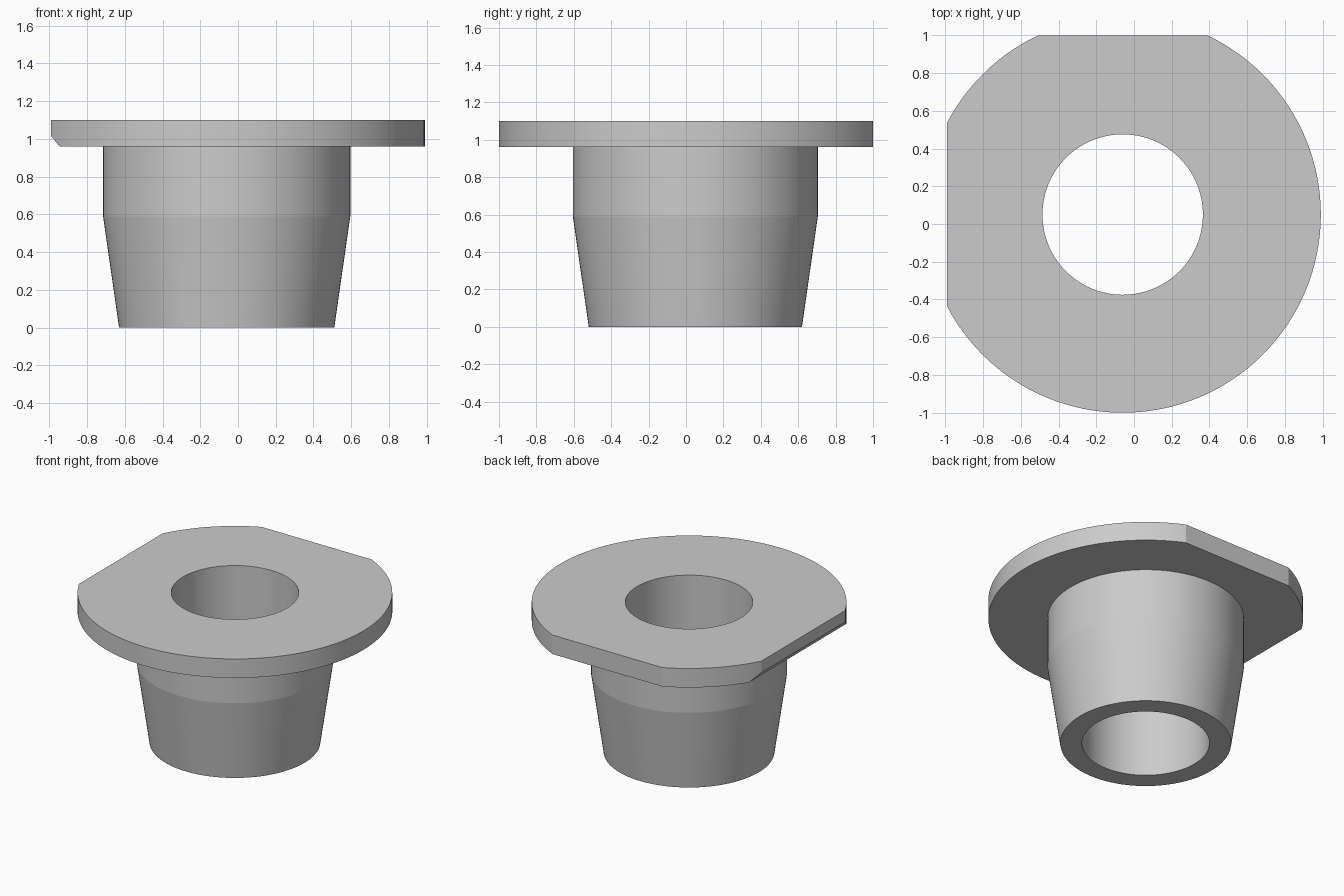
import bpy, bmesh, math
from mathutils import Vector

cube = bpy.data.objects.get("Cube")
if cube:
    bpy.data.objects.remove(cube, do_unlink=True)

AXIS = Vector((-0.06, 0.05, 0))
BORE, FLANGE = 0.425, 1.05
UNDER, TOP = 0.96, 1.1

# Bushing section: bore, tapered nose, straight barrel, flange
profile = [(BORE, 0), (0.57, 0), (0.655, 0.59), (0.655, UNDER),
           (FLANGE, UNDER), (FLANGE, TOP), (BORE, TOP)]

bm = bmesh.new()
verts = [bm.verts.new(AXIS + Vector((r, 0, z))) for r, z in profile]
edges = [bm.edges.new((a, b)) for a, b in zip(verts, verts[1:] + verts[:1])]
bmesh.ops.spin(bm, geom=verts + edges, cent=AXIS, axis=(0, 0, 1),
               angle=math.tau, steps=128, use_merge=True)
bmesh.ops.remove_doubles(bm, verts=bm.verts[:], dist=0.0005)


def trim_flange(point, normal):
    """Slice the flange alone with a plane and close the cut."""
    faces = [f for f in bm.faces if min(v.co.z for v in f.verts) > UNDER - 0.01]
    geom = set(faces)
    for f in faces:
        geom.update(f.edges)
        geom.update(f.verts)
    bmesh.ops.bisect_plane(bm, geom=list(geom), dist=0.0001, plane_co=point,
                           plane_no=normal, clear_outer=True)
    bmesh.ops.holes_fill(bm, edges=[e for e in bm.edges if e.is_boundary], sides=0)


# Two flats on the flange, and a chamfer under the side flat
trim_flange((0, 1, 0), (0, 1, 0))
trim_flange((-0.99, 0, 0), (-1, 0, 0))
trim_flange((-0.945, 0, UNDER), (-0.055, 0, -0.045))

bmesh.ops.recalc_face_normals(bm, faces=bm.faces[:])
mesh = bpy.data.meshes.new("flanged_bushing")
bm.to_mesh(mesh)
bm.free()
bushing = bpy.data.objects.new("flanged_bushing", mesh)
bpy.context.collection.objects.link(bushing)

# Plain grey
grey = bpy.data.materials.new("light_grey")
grey.use_nodes = True
colour = (0.6, 0.6, 0.6, 1)
grey.diffuse_color = colour
grey.node_tree.nodes["Principled BSDF"].inputs["Base Color"].default_value = colour
mesh.materials.append(grey)

bpy.context.view_layer.objects.active = bushing
bushing.select_set(True)
bpy.ops.object.shade_smooth_by_angle(angle=math.radians(5))
